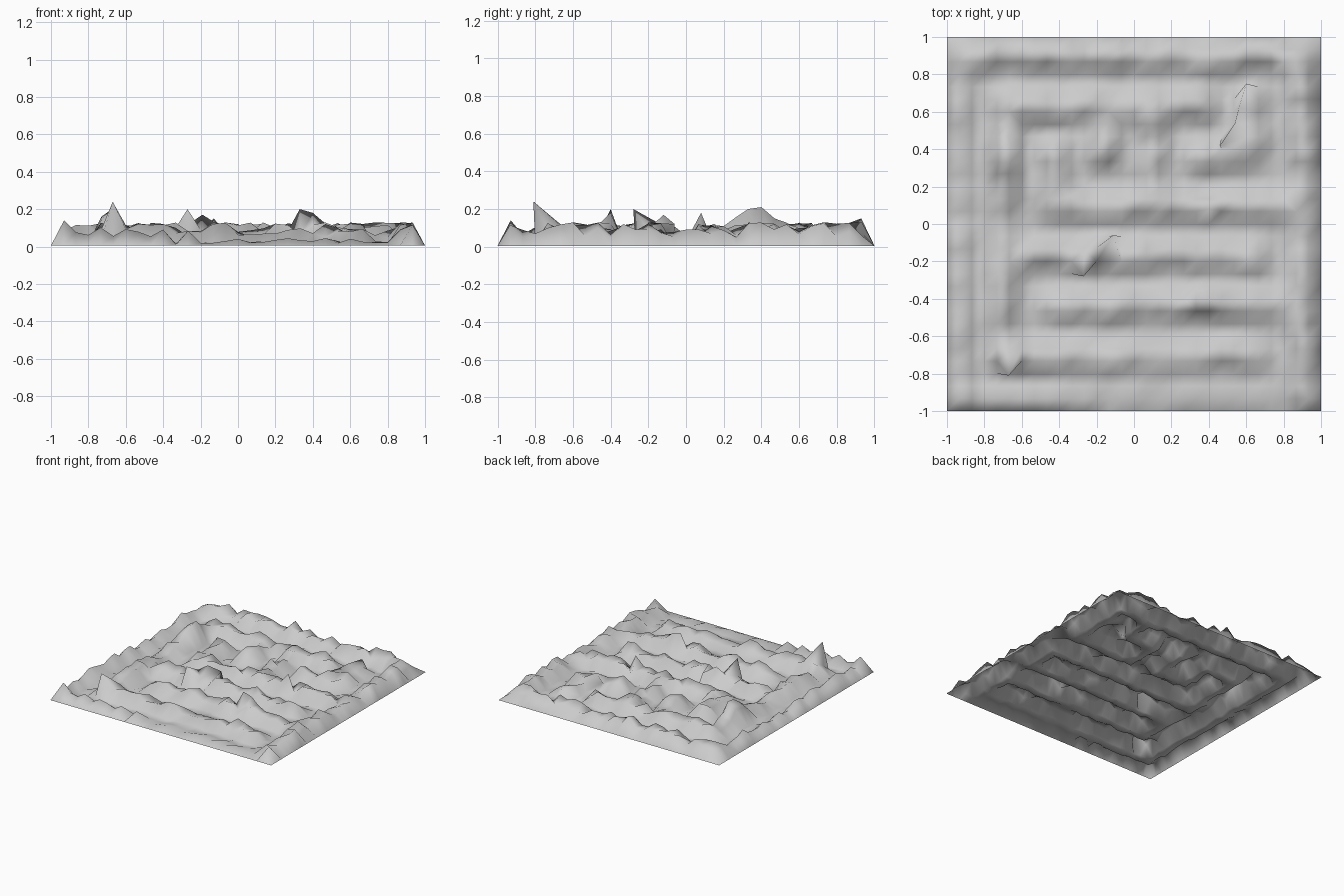
import bpy, bmesh, random

random.seed(7)
N = 30                       # grid cells per side
STEP = 2 / N

# Maze walls on an 8 x 8 lattice: (column from, row from, column to, row to)
WALLS = [
    (0, 0, 7, 0), (0, 7, 7, 7), (0, 0, 0, 7), (7, 0, 7, 7),   # rim
    (1, 1, 6, 1), (2, 2, 7, 2), (1, 3, 6, 3), (2, 4, 7, 4),   # serpentine
    (1, 6, 5, 6), (5, 5, 6, 5), (1, 1, 1, 3), (1, 3, 1, 6),
    (2, 4, 2, 5), (3, 5, 3, 6), (4, 4, 4, 6), (6, 5, 6, 6),   # short spurs
]

# Crags and mound that leave the regular wall: grid column, row -> (x, y, z)
CRAGS = {
    (5, 4): (-0.67, -0.81, 0.24),         # front spike
    (11, 12): (-0.27, -0.28, 0.20),       # middle spike
    (12, 13): (-0.19, -0.12, 0.17),
    (13, 13): (-0.11, -0.06, 0.12),
    (24, 25): (0.60, 0.75, 0.10),         # low overhang
    (23, 22): (0.46, 0.42, 0.07),
    (24, 23): (0.54, 0.54, 0.09),
    (24, 24): (0.56, 0.62, 0.10),
    (4, 20): (-0.73, 0.33, 0.15),         # mound
    (4, 21): (-0.73, 0.40, 0.16),
    (5, 19): (-0.67, 0.27, 0.16),
    (5, 20): (-0.66, 0.33, 0.20),
    (5, 21): (-0.66, 0.40, 0.21),
    (5, 22): (-0.67, 0.47, 0.15),
    (10, 17): (-0.34, 0.15, 0.12),
    (20, 9): (0.33, -0.40, 0.20),         # ridge peaks
    (21, 9): (0.40, -0.40, 0.18),
    (21, 16): (0.40, 0.08, 0.18),
    (13, 29): (-0.13, 0.93, 0.15),
    (1, 1): (-0.93, -0.93, 0.14),
}


def is_wall(i, j):
    return any(4 * a <= i <= 4 * c + 1 and 4 * b <= j <= 4 * d + 1
               for a, b, c, d in WALLS)


def vertex(i, j):
    x, y = -1 + i * STEP, -1 + j * STEP
    if i in (0, N) or j in (0, N):
        return x, y, 0.005
    if (i, j) in CRAGS:
        return CRAGS[i, j]
    if is_wall(i, j):
        z = random.uniform(0.05, 0.13)
        if j == 1 and -0.25 < x < 0.9:    # worn front edge
            z *= 0.35
        if j == 1 and i == 10:            # entrance dip
            z = 0.012
        return x, y, z
    return x, y, random.uniform(0.005, 0.03)


# Terrain sheet
bm = bmesh.new()
grid = [[bm.verts.new(vertex(i, j)) for i in range(N + 1)] for j in range(N + 1)]
for j in range(N):
    for i in range(N):
        face = bm.faces.new((grid[j][i], grid[j][i + 1],
                             grid[j + 1][i + 1], grid[j + 1][i]))
        face.smooth = True
mesh = bpy.data.meshes.new("maze_terrain")
bm.to_mesh(mesh)
bm.free()
terrain = bpy.data.objects.new("maze_terrain", mesh)
bpy.context.collection.objects.link(terrain)
